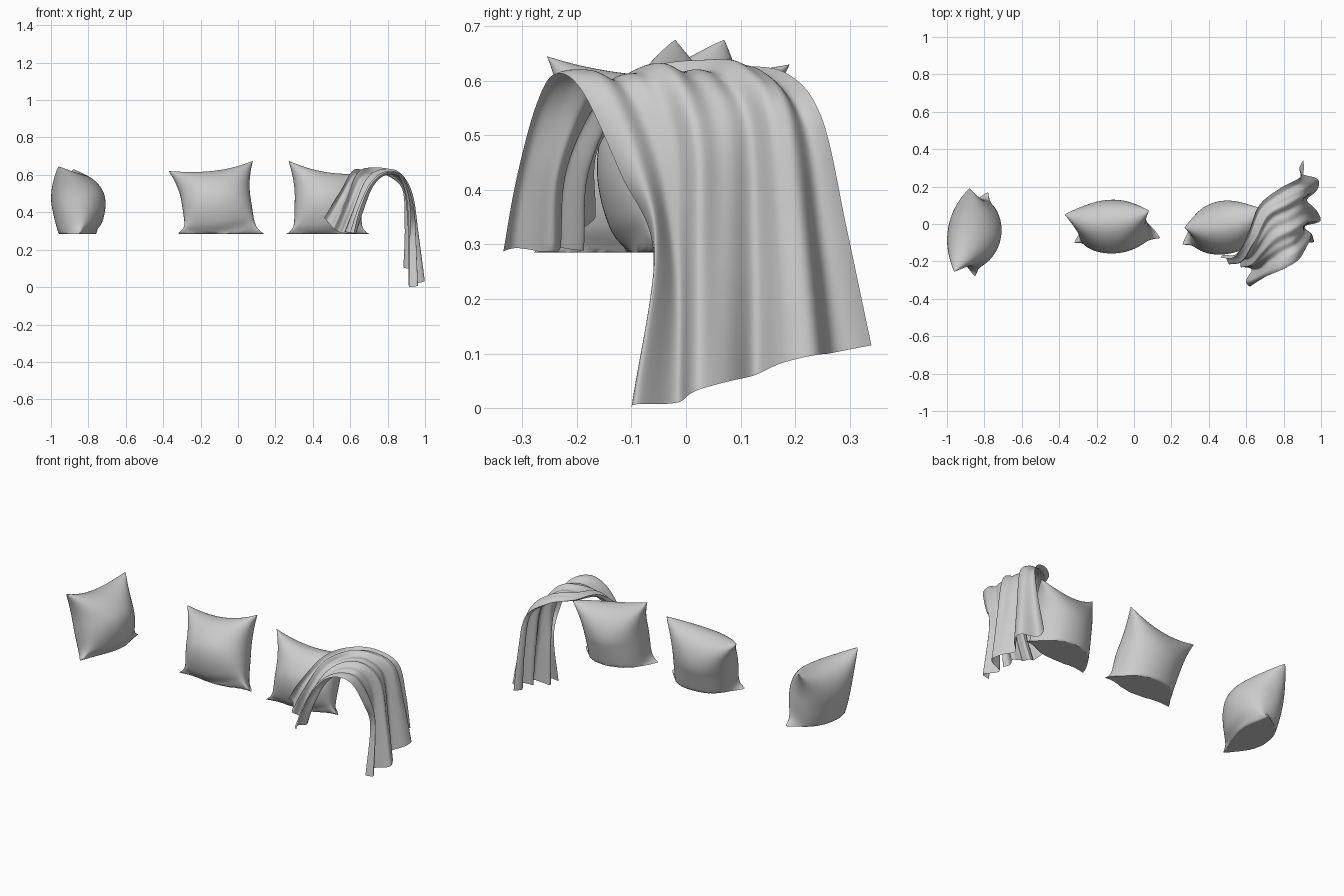
import bpy, bmesh, math
from mathutils import Vector

if "Cube" in bpy.data.objects:
    bpy.data.objects.remove(bpy.data.objects["Cube"])

SEAT = 0.285  # height of the missing seat that the pillows rest on


def finish(name, bm, angle):
    bmesh.ops.remove_doubles(bm, verts=bm.verts, dist=1e-5)
    mesh = bpy.data.meshes.new(name)
    bm.to_mesh(mesh)
    bm.free()
    ob = bpy.data.objects.new(name, mesh)
    bpy.context.collection.objects.link(ob)
    bpy.ops.object.select_all(action='DESELECT')
    ob.select_set(True)
    bpy.context.view_layer.objects.active = ob
    bpy.ops.object.shade_smooth_by_angle(angle=math.radians(angle))
    return ob


def add_sheet(bm, func, nu, nv, flip=False):
    g = [[bm.verts.new(func(i / nu, j / nv)) for j in range(nv + 1)] for i in range(nu + 1)]
    for i in range(nu):
        for j in range(nv):
            f = [g[i][j], g[i + 1][j], g[i + 1][j + 1], g[i][j + 1]]
            bm.faces.new(f[::-1] if flip else f)


def pillow(name, bl, br, tl, tr, shift, sag, thick=0.142):
    """Stuffed square through four corner tips, squashed flat on the seat."""
    bl, br, tl, tr = map(Vector, (bl, br, tl, tr))
    normal = ((br + tr) - (bl + tl)).cross((tl + tr) - (bl + br)).normalized()

    def side(sign):
        def point(s, t):
            u = math.sin(math.pi * (s - 0.5))
            v = math.sin(math.pi * (t - 0.5))
            a = max(0.0, 1 - u * u)
            b = max(0.0, 1 - v * v)
            # concave seams, pinched in sharply at the lower corners
            inset = 0.19 * b if v > 0 else 0.19 * (1 - v ** 8)
            x = (u * (1 - inset) + 1) / 2
            y = (v * (1 - (0.2 if v > 0 else 0.0) * a) + 1) / 2
            p = (bl * (1 - x) + br * x) * (1 - y) + (tl * (1 - x) + tr * x) * y
            # stuffing bulge, heavier low down, with a crease above the base
            h = thick * (a * b) ** 0.45 * (1 - 0.12 * v)
            if sign > 0:
                dent = math.exp(-((v + 0.80 - 0.08 * u) / 0.06) ** 2)
                h -= 0.025 * dent * a * (0.6 - 0.4 * u)
            p = p + normal * (sign * h + shift * a * b)
            # sag: the body slides back behind the lower corners
            if v < 0:
                p = p - normal * sag * (1 - u ** 6) * v * v
                p.z -= 0.07 * a * v * v
            p.z = max(p.z, SEAT)
            return p
        return point

    bm = bmesh.new()
    add_sheet(bm, side(1), 48, 48)
    add_sheet(bm, side(-1), 48, 48, True)
    return finish(name, bm, 60)


pillow("left_pillow", (-0.85, -0.28, 0.285), (-0.78, 0.17, 0.29),
       (-0.96, -0.255, 0.645), (-0.88, 0.19, 0.63), 0.012, 0.035)
pillow("middle_pillow", (-0.32, -0.10, 0.29), (0.14, -0.075, 0.285),
       (-0.37, 0.05, 0.62), (0.08, 0.07, 0.675), -0.005, 0.065)
pillow("right_pillow", (0.26, -0.11, 0.285), (0.70, -0.05, 0.285),
       (0.27, -0.02, 0.675), (0.70, 0.075, 0.61), -0.012, 0.065)

# Throw blanket: four lengthwise rails, front edge to back edge
RAILS = [
    [(0.62, -0.335, 0.287), (0.66, -0.31, 0.42), (0.72, -0.275, 0.55), (0.80, -0.24, 0.61),
     (0.88, -0.19, 0.58), (0.92, -0.12, 0.43), (0.92, -0.06, 0.28), (0.915, -0.10, 0.0)],
    [(0.60, -0.23, 0.29), (0.65, -0.22, 0.43), (0.70, -0.17, 0.55), (0.77, -0.11, 0.61),
     (0.86, -0.06, 0.60), (0.915, -0.01, 0.48), (0.935, 0.0, 0.27), (0.955, 0.0, 0.02)],
    [(0.53, -0.20, 0.30), (0.59, -0.185, 0.45), (0.65, -0.10, 0.59), (0.72, 0.03, 0.625),
     (0.82, 0.09, 0.615), (0.905, 0.14, 0.53), (0.94, 0.16, 0.30), (0.965, 0.17, 0.08)],
    [(0.46, -0.18, 0.37), (0.54, -0.17, 0.50), (0.61, -0.05, 0.615), (0.67, 0.10, 0.625),
     (0.78, 0.19, 0.61), (0.89, 0.25, 0.53), (0.91, 0.295, 0.33), (0.905, 0.34, 0.115)],
]


def spline(pts, t):
    n = len(pts) - 1
    k = min(int(t * n), n - 1)
    f = t * n - k
    b, c = pts[k], pts[k + 1]
    a = pts[k - 1] if k > 0 else b * 2 - c
    d = pts[k + 2] if k + 2 <= n else c * 2 - b
    return 0.5 * (2 * b + (c - a) * f + (2 * a - 5 * b + 4 * c - d) * f * f
                  + (3 * b - a - 3 * c + d) * f ** 3)


rails = [[Vector(p) for p in r] for r in RAILS]


def base(u, v):
    return spline([spline(r, u) for r in rails], v)


def blanket(u, v):
    e = 0.01
    du = base(min(1, u + e), v) - base(max(0, u - e), v)
    dv = base(u, min(1, v + e)) - base(u, max(0, v - e))
    n = du.cross(dv).normalized()
    # folds deepen towards both hanging ends
    amp = 0.009 + 0.030 * max(0, (u - 0.55) / 0.45) ** 1.3 + 0.010 * max(0, (0.5 - u) / 0.5)
    w = amp * math.sin(6 * math.pi * v + 0.5 * math.sin(5 * u) * (1 - u))
    w += 0.005 * math.sin(14 * math.pi * v + 4 * u) * math.sin(math.pi * v)
    p = base(u, v) + n * w
    p.z = max(p.z, SEAT + 0.002 if p.x < 0.75 else 0.0)
    return p


bm = bmesh.new()
add_sheet(bm, blanket, 100, 90)
finish("throw_blanket", bm, 80)
